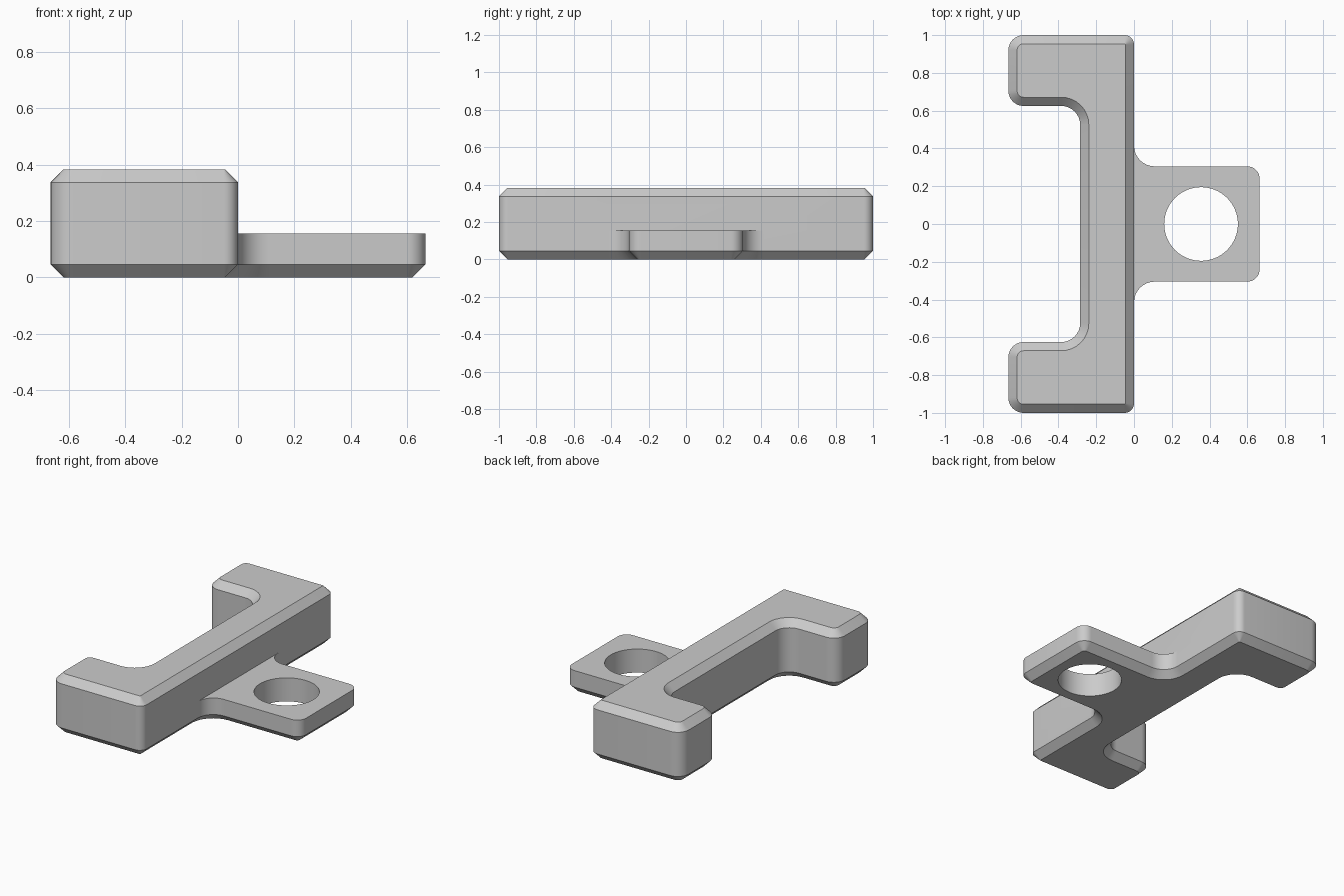
import bpy, bmesh
from math import sin, cos, pi, radians
from mathutils import Vector

cube = bpy.data.objects.get("Cube")
if cube:
    bpy.data.objects.remove(cube, do_unlink=True)

CHAMFER = 0.046
TAB_TOP, HEIGHT = 0.155, 0.383
STEPS = 8

# Lower half of the plan, counter-clockwise: x, y, corner radius
half = [(-0.285, -0.625, 0.1), (-0.665, -0.625, 0.08), (-0.665, -1, 0.08),
        (0, -1, 0.05), (0, -0.305, 0.11), (0.665, -0.305, 0.065)]
corners = half + [(x, -y, r) for x, y, r in reversed(half)]


def outline(inset):
    """Plan with rounded right-angle corners, pulled inward by inset."""
    points = []
    for i, (x, y, r) in enumerate(corners):
        p = Vector((x, y))
        d1 = (p - Vector(corners[i - 1][:2])).normalized()
        d2 = (Vector(corners[(i + 1) % len(corners)][:2]) - p).normalized()
        n1, n2 = Vector((-d1.y, d1.x)), Vector((-d2.y, d2.x))
        side = 1 if d1.cross(d2) > 0 else -1
        centre = p + side * r * (n1 + n2)
        for k in range(STEPS + 1):
            t = k / STEPS * pi / 2
            points.append(centre - (side * r - inset) * (n1 * cos(t) + n2 * sin(t)))
    return points


bm = bmesh.new()
full, shrunk = outline(0), outline(CHAMFER)


def ring(points, z):
    return [bm.verts.new((p.x, p.y, z)) for p in points]


def walls(low, high):
    for i in range(len(low)):
        j = (i + 1) % len(low)
        bm.faces.new((low[i], low[j], high[j], high[i]))


# Base layer: bracket and tab share one chamfered underside
bottom = ring(shrunk, 0)
edge = ring(full, CHAMFER)
step = ring(full, TAB_TOP)
bm.faces.new(bottom[::-1])
walls(bottom, edge)
walls(edge, step)

# Flat top of the tab, closed along the bracket wall
bm.faces.new([v for v in step if v.co.x > -1e-5 and abs(v.co.y) < 0.45])

# Upper layer: the bracket alone, chamfered at the top
keep = [i for i, p in enumerate(full) if p.x < 1e-5]
shoulder = ring([full[i] for i in keep], HEIGHT - CHAMFER)
top = ring([shrunk[i] for i in keep], HEIGHT)
walls([step[i] for i in keep], shoulder)
walls(shoulder, top)
bm.faces.new(top)
bmesh.ops.recalc_face_normals(bm, faces=bm.faces)

mesh = bpy.data.meshes.new("bracket_with_tab")
bm.to_mesh(mesh)
bm.free()
bracket = bpy.data.objects.new("bracket_with_tab", mesh)
bpy.context.collection.objects.link(bracket)

# Plain grey material
grey = bpy.data.materials.new("light_grey")
grey.use_nodes = True
colour = (0.6, 0.6, 0.6, 1)
grey.diffuse_color = colour
grey.node_tree.nodes["Principled BSDF"].inputs["Base Color"].default_value = colour
mesh.materials.append(grey)

# Round hole through the tab
bpy.ops.mesh.primitive_cylinder_add(vertices=64, radius=0.195, depth=1, location=(0.355, 0, 0))
cutter = bpy.context.object
cutter.name = "hole_cutter"
cutter.data.materials.append(grey)
cut = bracket.modifiers.new("tab_hole", 'BOOLEAN')
cut.operation, cut.solver, cut.object = 'DIFFERENCE', 'EXACT', cutter
bpy.ops.object.select_all(action='DESELECT')
bracket.select_set(True)
bpy.context.view_layer.objects.active = bracket
bpy.ops.object.modifier_apply(modifier=cut.name)
bpy.data.objects.remove(cutter, do_unlink=True)

bpy.ops.object.shade_smooth_by_angle(angle=radians(30))
